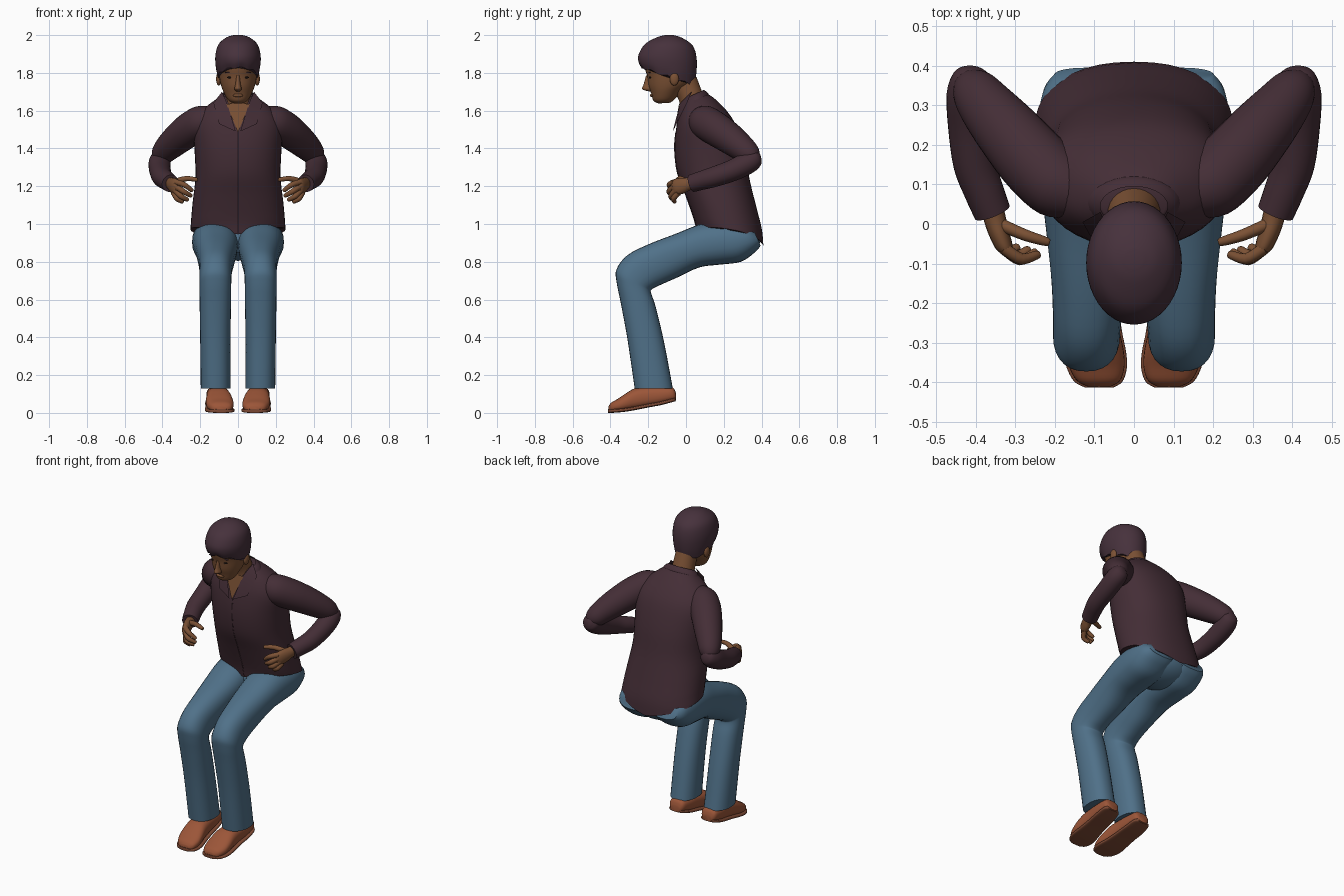
import bpy, bmesh, math
from mathutils import Vector as V


def material(name, rgb):
    m = bpy.data.materials.new(name)
    m.diffuse_color = (*rgb, 1)
    return m


SHIRT = material("plum shirt", (0.058, 0.027, 0.037))
HAIR = material("dark hair", (0.062, 0.031, 0.045))
SKIN = material("brown skin", (0.20, 0.083, 0.035))
JEANS = material("blue denim", (0.080, 0.165, 0.25))
LEATHER = material("tan leather", (0.33, 0.092, 0.040))
SOLE = material("brown sole", (0.20, 0.065, 0.033))
DARK = material("dark eyes", (0.02, 0.012, 0.01))


def finish(name, bm, mat, mirror=False):
    bmesh.ops.recalc_face_normals(bm, faces=bm.faces)
    me = bpy.data.meshes.new(name)
    bm.to_mesh(me)
    bm.free()
    me.materials.append(mat)
    ob = bpy.data.objects.new(name, me)
    bpy.context.collection.objects.link(ob)
    bpy.ops.object.select_all(action='DESELECT')
    ob.select_set(True)
    bpy.context.view_layer.objects.active = ob
    bpy.ops.object.shade_smooth_by_angle(angle=math.radians(50))
    if mirror:
        ob.modifiers.new("Mirror", 'MIRROR').use_mirror_merge = False
    return ob


def spline(p, steps):
    """Catmull-Rom through tuples of vectors."""
    out = []
    for i in range(len(p) - 1):
        a, b, c, d = p[max(i - 1, 0)], p[i], p[i + 1], p[min(i + 2, len(p) - 1)]
        for k in range(steps):
            t = k / steps
            out.append(tuple(0.5 * (2 * q + (r - o) * t + (2 * o - 5 * q + 4 * r - s) * t * t
                                    + (3 * q - o - 3 * r + s) * t ** 3)
                             for o, q, r, s in zip(a, b, c, d)))
    return out + [p[-1]]


def loft(name, rings, mat, mirror=False, n=28, steps=4, power=2.0, caps=True, warp=None):
    """Skin over rings given as (centre, half axis u, half axis v)."""
    bm = bmesh.new()
    rows = []
    sg = lambda x: math.copysign(abs(x) ** (2 / power), x)
    for j, (c, u, v) in enumerate(spline(rings, steps)):
        row = []
        for i in range(n):
            a = 2 * math.pi * i / n
            p = c + u * sg(math.cos(a)) + v * sg(math.sin(a))
            if warp:
                p = warp(p, a, j)
            row.append(bm.verts.new(p))
        rows.append(row)
    for r, s in zip(rows, rows[1:]):
        for i in range(n):
            k = (i + 1) % n
            bm.faces.new((r[i], r[k], s[k], s[i]))
    if caps:
        bm.faces.new(rows[0])
        bm.faces.new(rows[-1])
    return finish(name, bm, mat, mirror)


def body(name, rows, mat, **kw):
    """Rows: front y, z, back y, z, half width, centre x (side-view profile pairs)."""
    rings = []
    for yf, zf, yb, zb, hw, *xc in rows:
        f, b = V((xc[0] if xc else 0, yf, zf)), V((xc[0] if xc else 0, yb, zb))
        rings.append(((f + b) / 2, (f - b) / 2, V((hw, 0, 0))))
    return loft(name, rings, mat, **kw)


def tube(name, pts, mat, **kw):
    """Points: x, y, z, radius, optional vertical radius."""
    rings = []
    for i, (x, y, z, r, *h) in enumerate(pts):
        t = (V(pts[min(i + 1, len(pts) - 1)][:3]) - V(pts[max(i - 1, 0)][:3])).normalized()
        side = t.cross(V((0, 0, 1))).normalized()
        rings.append((V((x, y, z)), side * r, side.cross(t) * (h[0] if h else r)))
    return loft(name, rings, mat, **kw)


def blob(name, c, r, mat, mirror=False):
    bm = bmesh.new()
    bmesh.ops.create_uvsphere(bm, u_segments=20, v_segments=12, radius=1)
    for v in bm.verts:
        v.co = V([c[i] + v.co[i] * r[i] for i in range(3)])
    return finish(name, bm, mat, mirror)


def sheet(name, pts, mat, mirror=False):
    bm = bmesh.new()
    bm.faces.new([bm.verts.new(p) for p in pts])
    bmesh.ops.triangulate(bm, faces=bm.faces)
    return finish(name, bm, mat, mirror)


# shirt body, hem raised at the sides
def hem(p, a, j):
    return p + V((0, 0, 0.06 * abs(math.sin(a)) * max(0, 1 - j / 4)))


body("shirt_body", [
    (.06, .945, .41, .88, .252), (.045, 1.02, .402, .97, .25), (.0, 1.15, .375, 1.08, .24),
    (-.045, 1.27, .338, 1.23, .225), (-.06, 1.4, .31, 1.38, .23), (-.05, 1.52, .265, 1.52, .235),
    (-.03, 1.6, .215, 1.60, .19), (-.01, 1.65, .15, 1.665, .12), (.0, 1.67, .11, 1.69, .08)],
    SHIRT, power=2.25, n=40, warp=hem)
body("shirt_placket", [(y, z, y + .008, z, .004) for y, z in (
    (-.056, 1.49), (-.063, 1.4), (-.048, 1.27), (-.003, 1.15), (.042, 1.02), (.057, .95))],
    SHIRT, n=6)

# collar and open neck
body("collar_band", [(-.02, 1.61, .128, 1.655, .13), (-.015, 1.65, .118, 1.69, .108),
                     (-.005, 1.665, .095, 1.71, .085)], SHIRT, caps=False)
sheet("collar_leaf", [(.085, .03, 1.70), (.058, -.032, 1.64), (.012, -.07, 1.49),
                      (.10, -.05, 1.53), (.13, .005, 1.64)], SHIRT, True)
sheet("open_neck", [(0, -.064, 1.485), (.062, -.034, 1.635), (0, -.036, 1.64), (-.062, -.034, 1.635)], SKIN)

# sleeves
tube("upper_sleeve", [(.13, .08, 1.555, .07), (.19, .10, 1.54, .088), (.25, .155, 1.505, .09),
                      (.32, .235, 1.45, .082), (.375, .30, 1.40, .07), (.405, .34, 1.368, .058),
                      (.425, .365, 1.35, .035), (.43, .372, 1.345, .012)], SHIRT, mirror=True)
tube("lower_sleeve", [(.408, .395, 1.355, .02), (.41, .375, 1.35, .046), (.415, .33, 1.325, .058),
                      (.413, .25, 1.285, .057), (.402, .15, 1.25, .054), (.378, .08, 1.23, .05),
                      (.358, .03, 1.215, .047)], SHIRT, mirror=True)

# hands
tube("palm", [(.36, .05, 1.217, .028, .034), (.352, .015, 1.212, .028, .034),
              (.342, -.02, 1.203, .026, .042), (.328, -.055, 1.195, .022, .043),
              (.315, -.072, 1.192, .012, .034)], SKIN, mirror=True, n=16)
fingers = {
    "index_finger": [(.33, -.06, 1.222), (.285, -.088, 1.208), (.245, -.078, 1.178)],
    "middle_finger": [(.33, -.06, 1.20), (.288, -.09, 1.172), (.25, -.072, 1.15)],
    "ring_finger": [(.335, -.052, 1.18), (.302, -.08, 1.147), (.268, -.066, 1.128)],
    "little_finger": [(.34, -.04, 1.165), (.322, -.066, 1.134), (.295, -.06, 1.118)],
    "thumb": [(.34, .0, 1.222), (.275, -.028, 1.24), (.22, -.045, 1.235)]}
for name, (a, b, c) in fingers.items():
    tip = tuple(V(c) + (V(c) - V(b)).normalized() * .007)
    tube(name, [(*a, .016), (*b, .0145), (*c, .011), (*tip, .003)], SKIN, mirror=True, n=10)

# jeans
body("jeans_leg", [
    (.36, .965, .395, .885, .09, .11), (.30, 1.0, .365, .85, .115, .115),
    (.20, 1.015, .29, .80, .125, .118), (.08, 1.0, .18, .785, .12, .118),
    (-.05, .95, .07, .77, .11, .115), (-.2, .892, -.05, .715, .095, .115),
    (-.31, .835, -.13, .68, .087, .118), (-.368, .76, -.18, .655, .085, .12),
    (-.367, .69, -.185, .635, .084, .12), (-.345, .58, -.16, .56, .083, .12),
    (-.31, .39, -.115, .37, .08, .12), (-.272, .13, -.07, .13, .079, .118)],
    JEANS, mirror=True, power=2.3)
blob("jeans_seat", (0, .23, .92), (.215, .165, .115), JEANS)

# shoes and soles: y, bottom z, top z, half width, centre x
shoe = [(-.052, .066, .10, .03, .112), (-.07, .061, .135, .05, .112), (-.13, .045, .14, .058, .11),
        (-.2, .032, .14, .06, .106), (-.27, .018, .13, .066, .102), (-.32, .01, .102, .072, .098),
        (-.36, .006, .075, .07, .094), (-.395, .004, .055, .055, .09), (-.41, .004, .035, .03, .088)]
loft("shoe", [(V((x, y, (b + t) / 2)), V((w, 0, 0)), V((0, 0, (t - b) / 2)))
              for y, b, t, w, x in shoe], LEATHER, mirror=True, power=2.5)
loft("shoe_sole", [(V((x, y - .003, b + .006)), V((w + .006, 0, 0)), V((0, 0, .01)))
                   for y, b, t, w, x in shoe], SOLE, mirror=True, power=4)

# neck and head
body("neck", [(-.03, 1.57, .11, 1.63, .075), (-.033, 1.64, .085, 1.70, .067),
              (-.06, 1.70, .055, 1.78, .062)], SKIN)
body("head", [
    (-.145, 1.638, -.085, 1.642, .025), (-.172, 1.652, -.06, 1.66, .052),
    (-.184, 1.69, -.02, 1.71, .077), (-.198, 1.73, .02, 1.745, .091),
    (-.205, 1.78, .035, 1.79, .10), (-.218, 1.83, .04, 1.83, .102), (-.21, 1.88, .035, 1.88, .098),
    (-.18, 1.94, .0, 1.94, .075), (-.13, 1.97, -.06, 1.97, .03)], SKIN)
body("nose", [(-.196, 1.702, -.17, 1.704, .012), (-.232, 1.714, -.17, 1.716, .02),
              (-.224, 1.74, -.17, 1.74, .014), (-.212, 1.785, -.18, 1.785, .009)], SKIN, n=14)
blob("lips", (0, -.18, 1.681), (.027, .011, .009), SKIN)
blob("ear", (.102, -.062, 1.768), (.014, .024, .035), SKIN, True)
blob("eye", (.042, -.190, 1.776), (.017, .006, .005), DARK, True)
blob("eyebrow", (.045, -.193, 1.802), (.024, .006, .004), HAIR, True)


# hair with shallow locks
def locks(p, a, j):
    return p + V((0, 0, .006 * math.sin(9 * a) * max(0, 1 - j / 6)))


body("hair", [
    (-.235, 1.828, .042, 1.735, .106), (-.252, 1.86, .055, 1.80, .117), (-.25, 1.90, .056, 1.88, .12),
    (-.215, 1.955, .035, 1.945, .104), (-.15, 1.99, -.02, 1.985, .062), (-.11, 2.0, -.065, 2.0, .022)],
    HAIR, n=44, warp=locks)
